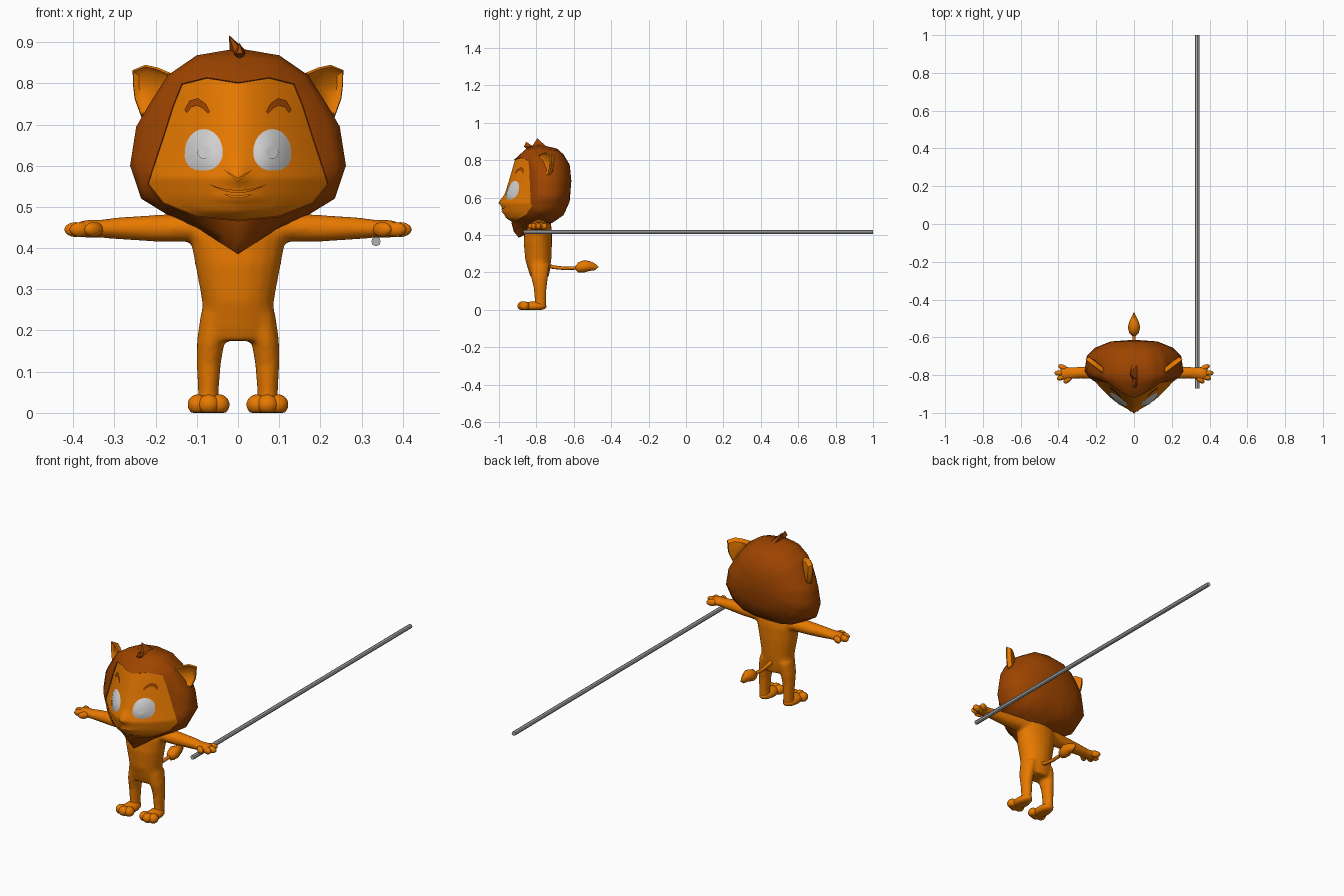
import bpy, bmesh, math
from mathutils import Matrix, Vector

if "Cube" in bpy.data.objects:
    bpy.data.objects.remove(bpy.data.objects["Cube"])


def material(name, rgb):
    m = bpy.data.materials.new(name)
    m.diffuse_color = (*rgb, 1)
    m.use_nodes = True
    m.node_tree.nodes["Principled BSDF"].inputs["Base Color"].default_value = m.diffuse_color
    return m


FUR = material("orange fur", (0.80, 0.19, 0.0))
MANE = material("brown mane", (0.34, 0.058, 0.0))
WHITE = material("eye white", (0.62, 0.62, 0.62))
STEEL = material("grey staff", (0.45, 0.45, 0.45))


def finish(name, bm, mats, angle=45, closed=True):
    if closed:
        bmesh.ops.recalc_face_normals(bm, faces=bm.faces)
    else:  # face plates look toward the front
        for f in bm.faces:
            f.normal_update()
            if f.normal.y > 0:
                f.normal_flip()
    me = bpy.data.meshes.new(name)
    bm.to_mesh(me)
    bm.free()
    for m in mats:
        me.materials.append(m)
    ob = bpy.data.objects.new(name, me)
    bpy.context.collection.objects.link(ob)
    bpy.ops.object.select_all(action='DESELECT')
    ob.select_set(True)
    bpy.context.view_layer.objects.active = ob
    bpy.ops.object.shade_smooth_by_angle(angle=math.radians(angle))
    return ob


def loft(bm, rings, start=None, end=None):
    """Skin closed rings; optional points close the ends."""
    vs = [[bm.verts.new(p) for p in r] for r in rings]
    n = len(vs[0])
    for a, b in zip(vs, vs[1:]):
        for i in range(n):
            j = (i + 1) % n
            bm.faces.new((a[i], a[j], b[j], b[i]))
    for ring, tip in ((vs[0], start), (vs[-1], end)):
        if tip is not None:
            c = bm.verts.new(tip)
            for i in range(n):
                bm.faces.new((ring[i], ring[(i + 1) % n], c))


def tube(bm, axis, sections, sides=14):
    """Sections are (x, y, z, r1, r2): ellipses square to the axis."""
    rings = []
    for x, y, z, a, b in sections:
        ring = []
        for i in range(sides):
            t = 2 * math.pi * i / sides
            u, v = a * math.cos(t), b * math.sin(t)
            ring.append({'z': (x + u, y + v, z), 'x': (x, y + u, z + v), 'y': (x + u, y, z + v)}[axis])
        rings.append(ring)
    loft(bm, rings, sections[0][:3], sections[-1][:3])


def ball(bm, loc, radii, turn=0.0):
    m = Matrix.Translation(loc) @ Matrix.Rotation(turn, 4, 'Z') @ Matrix.Diagonal((*radii, 1))
    bmesh.ops.create_uvsphere(bm, u_segments=14, v_segments=9, radius=1, matrix=m)


# ---- head: one skin running from the nose out to the back of the mane
PROFILE = [(0.36, -0.90), (0.47, -0.93), (0.49, -0.962), (0.525, -0.978), (0.57, -0.987),
           (0.615, -0.97), (0.695, -0.945), (0.80, -0.915), (0.9, -0.88)]


def face_y(x, z):
    for (z0, y0), (z1, y1) in zip(PROFILE, PROFILE[1:]):
        if z <= z1:
            y = y0 + (y1 - y0) * (z - z0) / (z1 - z0)
            break
    nose = 0.013 * math.exp(-(x / 0.025) ** 2 - ((z - 0.58) / 0.025) ** 2)
    lip = 0.006 * math.exp(-(x / 0.05) ** 2 - ((z - 0.522) / 0.01) ** 2)
    return y + 1.9 * abs(x) ** 1.6 - nose - lip


def full(half, cuts=3):
    """Mirror a half outline and split each side evenly."""
    pts = [Vector(p) for p in half]
    pts += [Vector((-p[0], *p[1:])) for p in half[-2:0:-1]]
    n = len(pts)
    return [pts[i].lerp(pts[(i + 1) % n], k / cuts) for i in range(n) for k in range(cuts)]


face_edge = full([(0, .800), (.075, .812), (.135, .797), (.156, .745), (.183, .66), (.208, .585),
                  (.217, .556), (.18, .51), (.10, .478), (0, .468)])
mane_rim = full([(0, -.79, .885), (.10, -.79, .868), (.17, -.79, .82), (.215, -.79, .75), (.247, -.78, .695),
                 (.262, -.78, .60), (.235, -.78, .52), (.17, -.79, .48), (.10, -.84, .45), (0, -.895, .385)])
mane_back = full([(0, -.69, .862), (.09, -.69, .85), (.155, -.695, .81), (.20, -.70, .75), (.235, -.70, .69),
                  (.25, -.70, .60), (.21, -.70, .53), (.15, -.70, .49), (.08, -.71, .468), (0, -.715, .465)])
mid = Vector((0, 0.585))
rings = []
for k in range(1, 15):
    ring = [mid.lerp(p, k / 14) for p in face_edge]
    rings.append([(p.x, face_y(p.x, p.y), p.y) for p in ring])
edge = [Vector(p) for p in rings[-1]]
rings.append([Vector((p.x * 1.01, p.y - 0.004, 0.64 + (p.z - 0.64) * 1.012)) for p in edge])
rings.append([e.lerp(r, 0.6) + Vector((0, -0.012, 0.012 if r.z > 0.7 else 0)) for e, r in zip(edge, mane_rim)])
rings += [mane_rim, mane_back]
for s, y in ((0.82, -0.655), (0.5, -0.622)):
    rings.append([Vector((p.x * s, y, 0.69 + (p.z - 0.69) * s)) for p in mane_back])
bm = bmesh.new()
loft(bm, rings, (0, face_y(0, 0.585), 0.585), (0, -0.613, 0.69))
bm.faces.ensure_lookup_table()
n = len(face_edge)
for i, f in enumerate(bm.faces):
    f.material_index = 1 if 13 * n <= i < (len(rings) - 1) * n or i >= len(rings) * n else 0
finish("head_and_mane", bm, [FUR, MANE], 50)

# hair tuft: narrow ridges on the crown
bm = bmesh.new()
for y, tip, rx, ry in ((-.785, (-.022, -.795, .917), .024, .045), (-.84, (.004, -.855, .898), .014, .03)):
    ring = [(0.004 + rx * math.cos(a * math.pi / 3), y + ry * math.sin(a * math.pi / 3), 0.872)
            for a in range(6)]
    loft(bm, [ring], tip, (0.004, y, 0.85))
finish("hair_tuft", bm, [MANE], 40)


# ---- thin plates that follow the face
def dome(name, cx, cz, outline, lift, bulge, mat):
    bm = bmesh.new()

    def put(x, z, t):
        return (x, face_y(x, z) - lift - bulge * (1 - t * t), z)
    rr = [[put(cx + dx * t, cz + dz * t, t) for dx, dz in outline] for t in (1, .8, .6, .4, .2)]
    loft(bm, rr, None, put(cx, cz, 0))
    finish(name, bm, [mat], 60, False)


def strip(name, upper, lower, mat):
    bm = bmesh.new()
    rows = [[bm.verts.new((x, face_y(x, z) - 0.005, z)) for x, z in row] for row in (upper, lower)]
    for i in range(len(upper) - 1):
        bm.faces.new((rows[0][i], rows[0][i + 1], rows[1][i + 1], rows[1][i]))
    finish(name, bm, [mat], 60, False)


circle = [(math.cos(i * math.pi / 12), math.sin(i * math.pi / 12)) for i in range(24)]
brow_top = [(.068, .731), (.078, .750), (.097, .764), (.118, .758), (.130, .735)]
brow_low = [(.073, .726), (.085, .739), (.099, .746), (.113, .742), (.124, .728)]
for s, side in ((1, "left"), (-1, "right")):
    eye = [(s * (c * .046 + .008 * max(-d, 0) * (1 if c > 0 else -.3)), d * (.055 if d > 0 else .046))
           for c, d in circle]
    dome(side + "_eye", s * .083, .634, eye, 0.003, 0.014, WHITE)
    dome(side + "_iris", s * .083, .632, [(c * .015, d * .015) for c, d in circle], 0.019, 0, WHITE)
    strip(side + "_brow", [(s * x, z) for x, z in brow_top], [(s * x, z) for x, z in brow_low], MANE)

# lips and nose tip, in fur colour
xs = [-.07 + .14 * i / 14 for i in range(15)]
strip("upper_lip", [(x, .541 + 2.9 * x * x) for x in xs], [(x, .534 + 4.3 * x * x) for x in xs], FUR)
xs = [-.035 + .07 * i / 8 for i in range(9)]
strip("lower_lip", [(x, .529 + 1.5 * x * x) for x in xs], [(x, .521 + 8 * x * x) for x in xs], FUR)
xs = [-.035 + .07 * i / 8 for i in range(9)]
strip("nose_tip", [(x, .570 + .6 * abs(x)) for x in xs], [(x, .560 + .9 * abs(x)) for x in xs], FUR)

# ---- ears: dished cups turned outward
ear_outline = [(.165, .825), (.195, .838), (.226, .845), (.257, .832), (.256, .795),
               (.252, .762), (.236, .718), (.205, .735), (.175, .775)]
for s, side in ((1, "left"), (-1, "right")):
    def ear_ring(scale, push):
        out = []
        for x, z in ear_outline:
            x, z = .213 + (x - .213) * scale, .785 + (z - .785) * scale
            out.append((s * (x + push * -.4), -.79 + (x - .165) * .75 + push, z))
        return out
    bm = bmesh.new()
    loft(bm, [ear_ring(.72, .010), ear_ring(.92, -.002), ear_ring(1, .003), ear_ring(.8, .024)],
         (s * .208, -.738, .785), (s * .203, -.722, .785))
    finish(side + "_ear", bm, [FUR], 50)

# ---- body: torso, arms and legs fused into one skin
bm = bmesh.new()
tube(bm, 'z', [(0, -.785, .51, .06, .05), (0, -.785, .475, .105, .06), (0, -.79, .43, .118, .073),
               (0, -.792, .36, .104, .076), (0, -.79, .27, .087, .070), (0, -.785, .21, .090, .058),
               (0, -.783, .175, .082, .048)], 20)
for s in (1, -1):
    tube(bm, 'x', [(s * .04, -.785, .445, .05, .04), (s * .12, -.785, .45, .043, .035),
                   (s * .20, -.785, .448, .036, .033), (s * .29, -.787, .448, .031, .027),
                   (s * .335, -.79, .447, .031, .022), (s * .37, -.79, .447, .037, .022),
                   (s * .39, -.79, .445, .028, .018)])
    tube(bm, 'z', [(s * .055, -.783, .24, .036, .052), (s * .066, -.783, .175, .034, .046),
                   (s * .071, -.78, .12, .030, .035), (s * .072, -.778, .05, .025, .031),
                   (s * .072, -.78, .015, .027, .033)])
body = finish("body", bm, [FUR], 180)
mod = body.modifiers.new("fuse", 'REMESH')
mod.mode = 'VOXEL'
mod.voxel_size = 0.008
mod.use_smooth_shade = True
mod = body.modifiers.new("soften", 'SMOOTH')
mod.factor = 0.5
mod.iterations = 5

# ---- hands and feet
for s, side in ((1, "left"), (-1, "right")):
    bm = bmesh.new()
    for x, y, turn in ((.376, -.760, .45), (.394, -.789, 0), (.382, -.812, -.3), (.350, -.824, -.7)):
        ball(bm, (s * x, y, .445), (.028, .015, .018), s * turn)
    finish(side + "_fingers", bm, [FUR], 60)
    bm = bmesh.new()
    ball(bm, (s * .071, -.815, .018), (.038, .07, .026))
    for x, y, r in ((.046, -.866, .026), (.071, -.874, .028), (.097, -.864, .026)):
        ball(bm, (s * x, y, .020), (r, .027, .025))
    for v in bm.verts:
        v.co.z = max(v.co.z, 0)
    finish(side + "_foot", bm, [FUR], 60)

# ---- tail with a pointed tuft
bm = bmesh.new()
tube(bm, 'y', [(0, -.75, .24, .014, .014), (0, -.71, .228, .010, .010), (0, -.65, .221, .009, .009),
               (0, -.57, .224, .009, .009)], 8)
tube(bm, 'y', [(0, -.592, .224, .010, .010), (0, -.575, .226, .026, .028), (0, -.545, .232, .033, .033),
               (0, -.515, .234, .024, .026), (0, -.49, .230, .012, .020), (0, -.468, .229, .002, .002)], 8)
finish("tail", bm, [FUR], 50)

# ---- staff held under the left hand
bm = bmesh.new()
tube(bm, 'y', [(.335, -.87, .416, .0115, .0115), (.335, 1.0, .416, .0115, .0115)], 8)
finish("staff", bm, [STEEL], 30)
